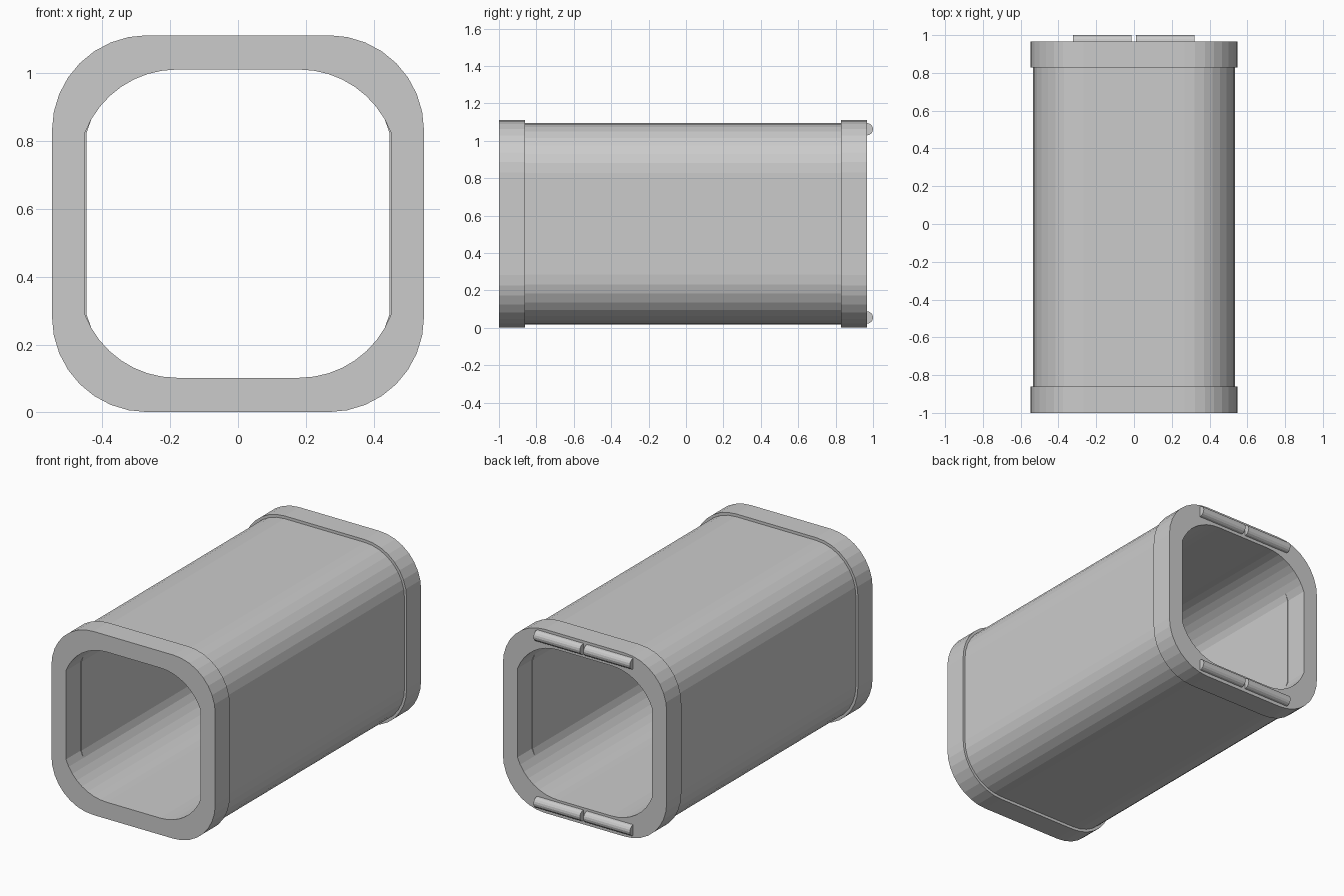
import bpy, bmesh, math
from mathutils import Matrix

if "Cube" in bpy.data.objects:
    bpy.data.objects.remove(bpy.data.objects["Cube"])

grey = bpy.data.materials.new("light grey")
grey.use_nodes = True
colour = (0.6, 0.6, 0.6, 1)
grey.diffuse_color = colour
grey.node_tree.nodes["Principled BSDF"].inputs["Base Color"].default_value = colour

MID_Z = 0.556
STEPS = 8


def rounded_loop(cx, cz, radius, start=0.0, half_width=1.0):
    """Closed rounded square in x, z; the corner arc runs from start degrees to 90."""
    arc = []
    for i in range(STEPS + 1):
        a = math.radians(start + (90 - start) * i / STEPS)
        arc.append((min(half_width, cx + radius * math.cos(a)), cz + radius * math.sin(a)))
    right = [(x, -z) for x, z in reversed(arc)] + arc
    return right + [(-x, -z) for x, z in right]


def add_object(name, bm):
    bmesh.ops.recalc_face_normals(bm, faces=bm.faces)
    mesh = bpy.data.meshes.new(name)
    bm.to_mesh(mesh)
    bm.free()
    mesh.materials.append(grey)
    obj = bpy.data.objects.new(name, mesh)
    bpy.context.collection.objects.link(obj)
    return obj


def add_sleeve(name, outer, inner, y0, y1):
    """Hollow sleeve between an outer and an inner outline."""
    bm = bmesh.new()
    path = [(outer, y0), (outer, y1), (inner, y1), (inner, y0)]
    rings = [[bm.verts.new((x, y, z + MID_Z)) for x, z in loop] for loop, y in path]
    n = len(outer)
    for k in range(4):
        a, b = rings[k], rings[(k + 1) % 4]
        for i in range(n):
            j = (i + 1) % n
            bm.faces.new((a[i], a[j], b[j], b[i]))
    return add_object(name, bm)


# Main body and the two thicker end collars
collar_outer = rounded_loop(0.268, 0.275, 0.28)
body_outer = rounded_loop(0.268, 0.272, 0.266)
collar_bore = rounded_loop(0.18, 0.164, 0.29, 21)
body_bore = rounded_loop(0.18, 0.164, 0.29, 21, 0.446)
add_sleeve("tube_body", body_outer, body_bore, -0.86, 0.828)
add_sleeve("front_collar", collar_outer, collar_bore, -1.0, -0.86)
add_sleeve("back_collar", collar_outer, collar_bore, 0.828, 0.967)

# Hinge pins half sunk into the back collar
for level, z in (("upper", 1.062), ("lower", 0.055)):
    for side, x in (("right", -0.169), ("left", 0.165)):
        bm = bmesh.new()
        place = Matrix.Translation((x, 0.967, z)) @ Matrix.Rotation(math.pi / 2, 4, 'Y')
        bmesh.ops.create_cone(bm, cap_ends=True, segments=16, radius1=0.033,
                              radius2=0.033, depth=0.31, matrix=place)
        add_object(f"{level}_{side}_hinge_pin", bm)
